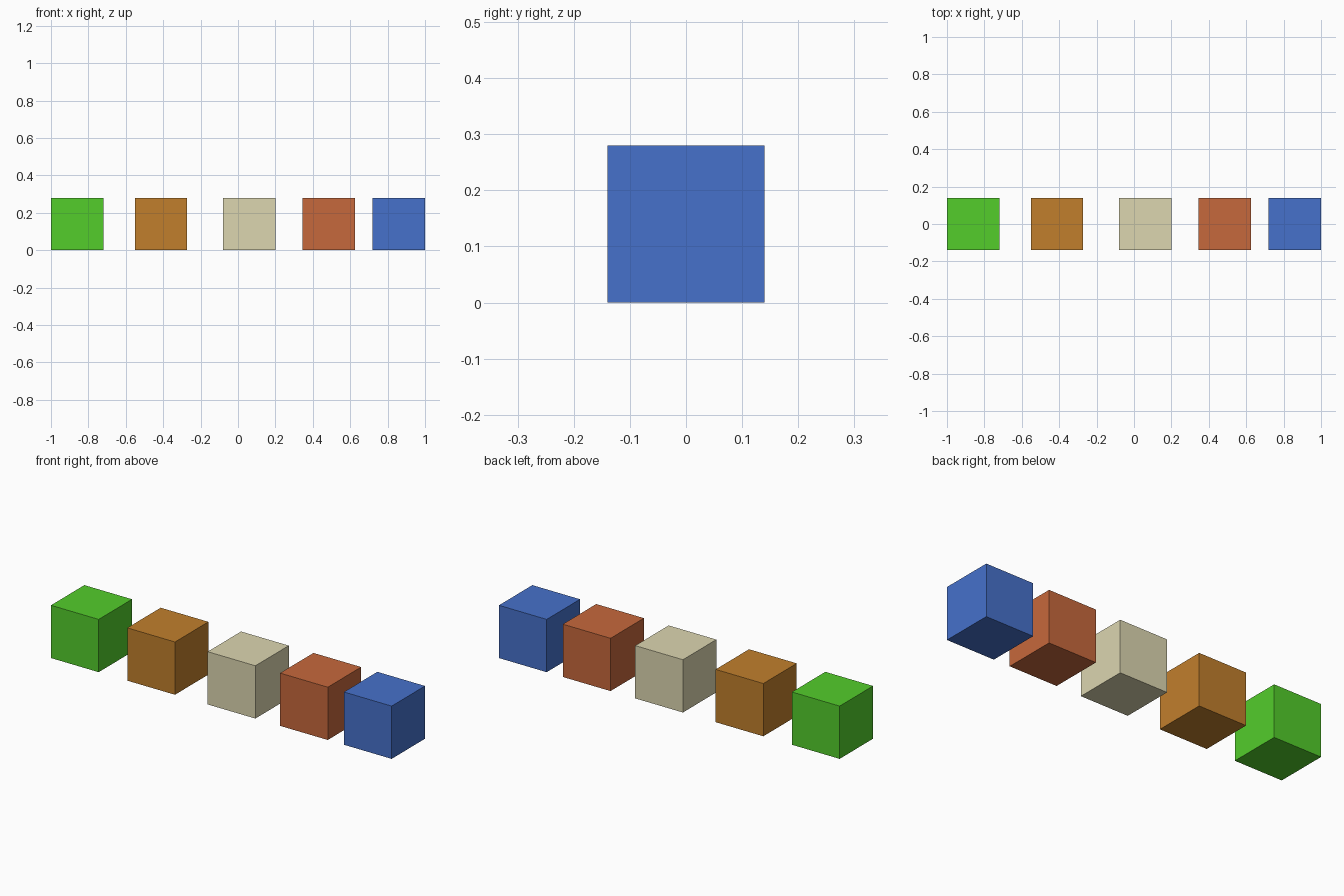
import bpy

if "Cube" in bpy.data.objects:
    bpy.data.objects.remove(bpy.data.objects["Cube"])

SIZE = 0.28  # edge length of every cube


def linear(c):
    """8-bit sRGB channel to linear value."""
    c /= 255
    return c / 12.92 if c <= 0.04045 else ((c + 0.055) / 1.055) ** 2.4


def cube(name, x, rgb):
    bpy.ops.mesh.primitive_cube_add(size=SIZE, location=(x, 0, SIZE / 2))
    obj = bpy.context.object
    obj.name = name
    mat = bpy.data.materials.new(name + "_colour")
    mat.diffuse_color = (*[linear(c) for c in rgb], 1)
    mat.use_nodes = True
    mat.node_tree.nodes["Principled BSDF"].inputs["Base Color"].default_value = mat.diffuse_color
    obj.data.materials.append(mat)


# Row of coloured cubes, left to right
cube("green_cube", -0.86, (83, 205, 43))
cube("ochre_cube", -0.412, (193, 127, 44))
cube("cream_cube", 0.06, (220, 214, 176))
cube("rust_cube", 0.485, (198, 104, 60))
cube("blue_cube", 0.86, (70, 113, 203))
